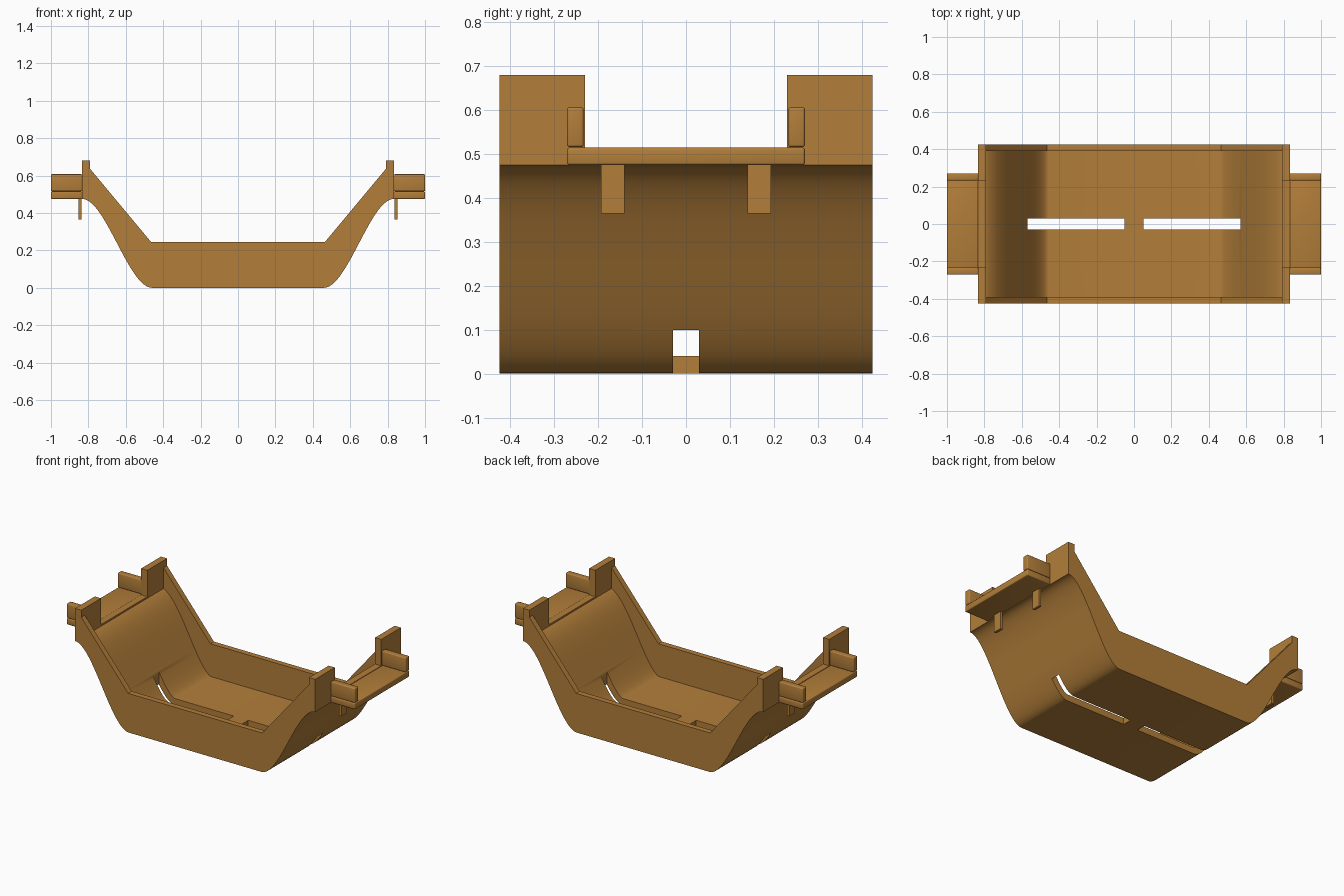
import bpy, bmesh, math

if "Cube" in bpy.data.objects:
    bpy.data.objects.remove(bpy.data.objects["Cube"])

mat = bpy.data.materials.new("ochre plastic")
mat.diffuse_color = (0.45, 0.21, 0.042, 1)
mat.use_nodes = True
mat.node_tree.nodes["Principled BSDF"].inputs["Base Color"].default_value = mat.diffuse_color

HALF_Y, WALL_Y, THICK = 0.425, 0.39, 0.04
END_X, POST_X, TOP, SHELF = 0.833, 0.79, 0.68, 0.475


def finish(name, bm, bevel=0):
    bmesh.ops.recalc_face_normals(bm, faces=bm.faces[:])
    if bevel:
        bmesh.ops.bevel(bm, geom=bm.edges[:], offset=bevel, segments=3,
                        profile=0.5, affect='EDGES')
    me = bpy.data.meshes.new(name)
    bm.to_mesh(me)
    bm.free()
    me.materials.append(mat)
    ob = bpy.data.objects.new(name, me)
    bpy.context.collection.objects.link(ob)
    return ob


def smooth(ob, angle=30):
    for p in ob.data.polygons:
        p.use_smooth = True
    ob.data.set_sharp_from_angle(angle=math.radians(angle))


def box(name, x, y, z, bevel=0):
    bm = bmesh.new()
    bmesh.ops.create_cube(bm, size=1)
    for v in bm.verts:
        v.co = [r[0] if c < 0 else r[1] for c, r in zip(v.co, (x, y, z))]
    return finish(name, bm, bevel)


def extrude(name, profile, y0, y1):
    bm = bmesh.new()
    f = bm.faces.new([bm.verts.new((x, y0, z)) for x, z in profile])
    ext = bmesh.ops.extrude_face_region(bm, geom=[f])["geom"]
    for v in ext:
        if isinstance(v, bmesh.types.BMVert):
            v.co.y = y1
    return finish(name, bm)


# S-shaped flank curve with its offset inner curve
outer, inner = [], []
N = 28
for i in range(N + 1):
    t = i / N
    w = END_X - 0.46
    x, z = 0.46 + w * t, SHELF * (3 * t * t - 2 * t ** 3)
    slope = SHELF * 6 * t * (1 - t) / w
    n = math.hypot(1, slope)
    outer.append((x, z))
    inner.append((x - THICK * slope / n, z + THICK / n))


def flip(points):
    return [(-x, z) for x, z in points]


# curved floor sheet with two slots
sheet = extrude("curved_floor", flip(outer)[::-1] + outer + inner[::-1] + flip(inner),
                -WALL_Y, WALL_Y)
for s in (-1, 1):
    cut = box("slot_cutter", sorted((s * 0.05, s * 0.57)), (-0.03, 0.03), (-0.1, 0.4))
    cut.hide_render = True
    m = sheet.modifiers.new("slot", 'BOOLEAN')
    m.operation, m.solver, m.object = 'DIFFERENCE', 'EXACT', cut
    bpy.context.view_layer.objects.active = sheet
    bpy.ops.object.modifier_apply(modifier=m.name)
    bpy.data.objects.remove(cut)
smooth(sheet)

# front and back walls, following the outer curve
rim = [(END_X, TOP), (POST_X, TOP), (POST_X, 0.635), (0.465, 0.245)]
for name, s in (("front_wall", -1), ("back_wall", 1)):
    wall = extrude(name, flip(outer)[::-1] + outer + rim + flip(rim)[::-1],
                   s * WALL_Y, s * HALF_Y)
    smooth(wall)

# end parts, mirrored left and right
for side, s in (("left", -1), ("right", 1)):
    def span(a, b):
        return sorted((s * a, s * b))
    box(side + "_sill", span(POST_X, END_X), (-0.23, 0.23), (SHELF, 0.515))
    smooth(box(side + "_shelf", span(END_X, 1), (-0.271, 0.271), (SHELF, 0.515), 0.006))
    for end, d in (("front", -1), ("back", 1)):
        def depth(a, b):
            return sorted((d * a, d * b))
        tag = side + "_" + end
        box(tag + "_post", span(POST_X, END_X), depth(0.23, WALL_Y), (SHELF, TOP))
        smooth(box(tag + "_shelf_block", span(END_X, 1), depth(0.233, 0.271),
                   (0.516, 0.607), 0.006))
        box(tag + "_hook_tab", span(0.836, 0.853), depth(0.14, 0.194), (0.365, 0.48))
